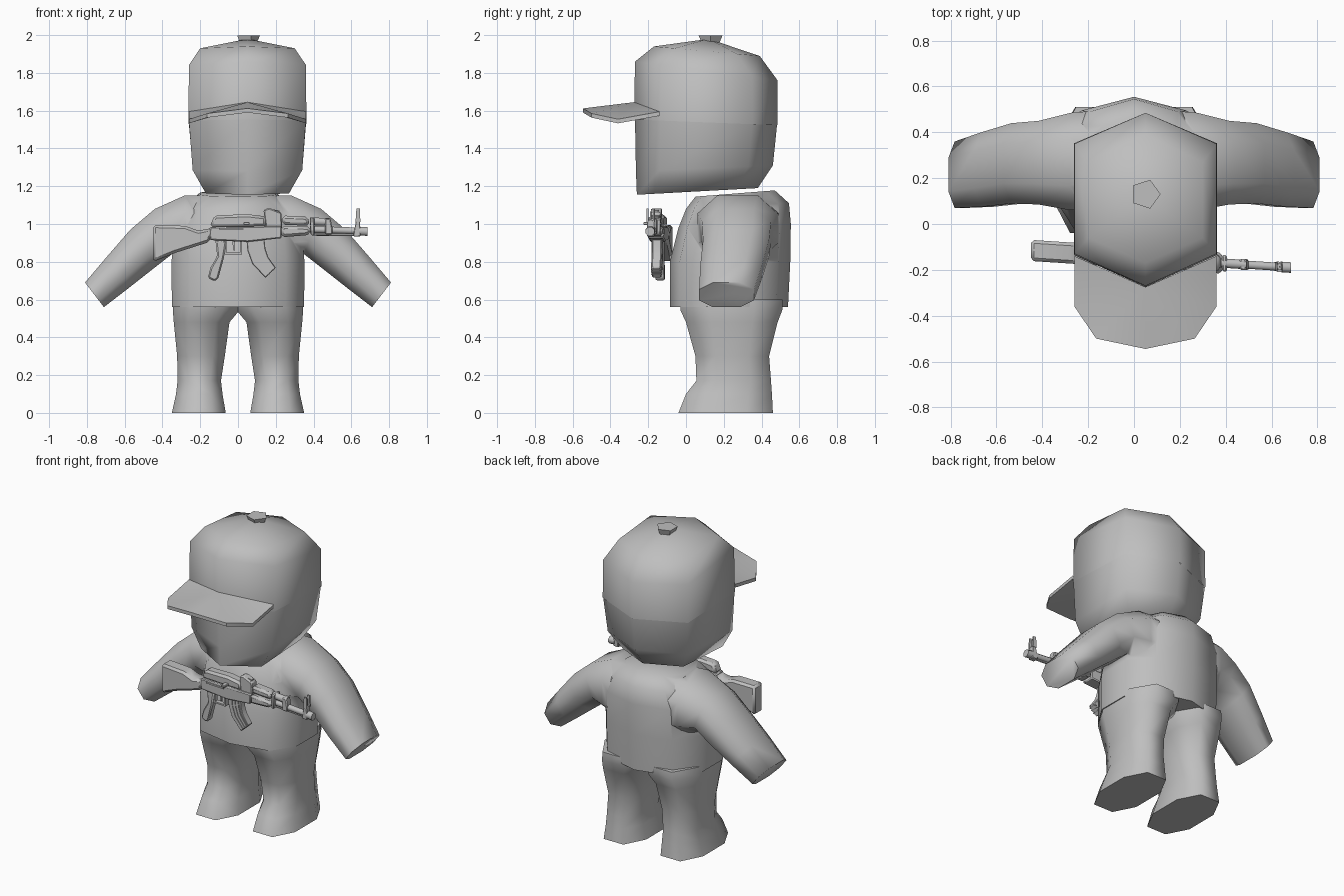
import bpy, bmesh, math
from mathutils import Vector

if "Cube" in bpy.data.objects:
    bpy.data.objects.remove(bpy.data.objects["Cube"])

GREY = bpy.data.materials.new("plain_grey")
GREY.diffuse_color = (0.52, 0.52, 0.52, 1)
GREY.use_nodes = True
GREY.node_tree.nodes["Principled BSDF"].inputs["Base Color"].default_value = GREY.diffuse_color


def finish(name, bm, angle):
    bmesh.ops.remove_doubles(bm, verts=bm.verts, dist=0.0005)
    bmesh.ops.recalc_face_normals(bm, faces=bm.faces)
    me = bpy.data.meshes.new(name)
    bm.to_mesh(me)
    bm.free()
    me.materials.append(GREY)
    ob = bpy.data.objects.new(name, me)
    bpy.context.collection.objects.link(ob)
    smooth(ob, angle)
    return ob


def smooth(ob, angle):
    bpy.ops.object.select_all(action='DESELECT')
    bpy.context.view_layer.objects.active = ob
    ob.select_set(True)
    bpy.ops.object.shade_smooth_by_angle(angle=math.radians(angle))


def loft(name, rings, angle=80):
    """Skin a list of equal point rings and close both ends."""
    bm = bmesh.new()
    vr = [[bm.verts.new(p) for p in r] for r in rings]
    n = len(vr[0])
    for a, b in zip(vr, vr[1:]):
        for i in range(n):
            j = (i + 1) % n
            bm.faces.new((a[i], a[j], b[j], b[i]))
    bm.faces.new(vr[0])
    bm.faces.new(vr[-1])
    return finish(name, bm, angle)


OCT = [(1, -.45), (1, .45), (.5, 1), (-.5, 1), (-1, .45), (-1, -.45), (-.5, -1), (.5, -1)]

# ---------------------------------------------------------------- head and cap
CX = 0.05


def head_ring(hw, yf, yfs, ybs, yb, zf, zb):
    pts = [(0, yf), (hw, yfs), (hw, ybs), (0, yb), (-hw, ybs), (-hw, yfs)]
    return [(CX + x, y, zf + (zb - zf) * (y - yf) / max(yb - yf, 1e-6)) for x, y in pts]


loft("head", [head_ring(.22, -.26, -.14, .27, .38, 1.155, 1.19),
              head_ring(.29, -.265, -.14, .33, .46, 1.28, 1.31),
              head_ring(.31, -.27, -.135, .35, .482, 1.555, 1.525)])
cap_top = [(CX, .12, 1.98)] * 6
bm = bmesh.new()
cap_rings = [head_ring(.312, -.275, -.135, .352, .485, 1.553, 1.523),
             head_ring(.31, -.27, -.13, .35, .485, 1.86, 1.76),
             head_ring(.25, -.17, -.06, .27, .39, 1.94, 1.89)]
vr = [[bm.verts.new(p) for p in r] for r in cap_rings]
tip = bm.verts.new(cap_top[0])
for i in range(6):
    j = (i + 1) % 6
    for a, b in zip(vr, vr[1:]):
        bm.faces.new((a[i], a[j], b[j], b[i]))
    bm.faces.new((vr[-1][i], vr[-1][j], tip))
finish("cap", bm, 80)

# cap button
penta = [(math.cos(t), math.sin(t)) for t in (math.radians(72 * k + 0) for k in range(5))]
loft("cap_button", [[(CX + r * x, .13 + r * y, z) for x, y in penta]
                    for r, z in ((.05, 1.96), (.066, 1.997))], 30)

# brim: right half outline, mirrored about the head centre
half = [(0, -.275, 1.645), (.31, -.14, 1.595), (.31, -.36, 1.555), (.215, -.5, 1.585), (0, -.545, 1.612)]
bm = bmesh.new()
for s in (1, -1):
    t = [bm.verts.new((CX + s * x, y, z)) for x, y, z in half]
    b = [bm.verts.new((CX + s * x, y, z - .022)) for x, y, z in half]
    for q in (t, b):
        bm.faces.new((q[0], q[1], q[2]))
        bm.faces.new((q[0], q[2], q[3]))
        bm.faces.new((q[0], q[3], q[4]))
    for i in range(4):
        bm.faces.new((t[i], t[i + 1], b[i + 1], b[i]))
finish("cap_brim", bm, 40)

# ---------------------------------------------------------------- shirt
def torso_ring(w, yf, yb, zf, zb):
    d = yb - yf
    side = [(0, 0), (.72, .08), (1, .32), (1, .66), (.68, .9), (0, 1)]
    pts = side + [(-x, y) for x, y in side[-2:0:-1]]
    return [(x * w, yf + y * d, zf + (zb - zf) * y) for x, y in pts]


shirt = loft("shirt", [torso_ring(.35, -.085, .54, .56, .56),
                       torso_ring(.352, -.085, .552, .8, .8),
                       torso_ring(.335, -.04, .555, .98, 1.0),
                       torso_ring(.28, .0, .545, 1.08, 1.11),
                       torso_ring(.2, .05, .47, 1.145, 1.178)])

# sleeves: each ring is (top x, top z, bottom x, bottom z, front y, back y)
ARM = [(.1, 1.15, .1, .82, .08, .5), (.28, 1.152, .27, .8, .06, .485),
       (.44, 1.08, .35, .84, .085, .45), (.57, .97, .44, .77, .09, .44),
       (.70, .82, .58, .66, .075, .4), (.81, .69, .71, .56, .07, .36)]
for s in (1, -1):
    rings = []
    for tx, tz, bx, bz, yf, yb in ARM:
        up = Vector(((tx - bx) / 2, 0, (tz - bz) / 2))
        mid = Vector(((tx + bx) / 2, (yf + yb) / 2, (tz + bz) / 2))
        ring = [mid + up * v + Vector((0, u * (yb - yf) / 2, 0)) for u, v in OCT]
        rings.append([(s * p.x, p.y, p.z) for p in ring])
    sleeve = loft("sleeve", rings)
    mod = shirt.modifiers.new("join_sleeve", 'BOOLEAN')
    mod.operation = 'UNION'
    mod.solver = 'EXACT'
    mod.object = sleeve
    bpy.context.view_layer.objects.active = shirt
    bpy.ops.object.modifier_apply(modifier=mod.name)
    bpy.data.objects.remove(sleeve)
smooth(shirt, 75)

# ---------------------------------------------------------------- legs
# (inner x, outer x, front y, back y, z)
LEG = [(.065, .35, -.04, .46, 0), (.082, .328, .0, .455, .1), (.09, .32, .055, .45, .17),
       (.07, .322, .05, .44, .3), (.045, .34, .0, .485, .48), (-.01, .345, -.03, .51, .545),
       (-.01, .34, -.03, .51, .6)]
for s, side in ((1, "left"), (-1, "right")):
    loft(side + "_leg", [[(s * ((a + b) / 2 + u * (b - a) / 2), (f + k) / 2 + v * (k - f) / 2, z)
                          for u, v in OCT] for a, b, f, k, z in LEG])


# ---------------------------------------------------------------- rifle
def gun_y(x):
    return -.145 - .066 * x


def plate(name, pts, hw, bevel=.006, off=0.0):
    """Side outline in x and z, given a thickness across the rifle."""
    ob = loft(name, [[(x, gun_y(x) + off + s * hw, z) for x, z in pts] for s in (-1, 1)], 35)
    if bevel:
        m = ob.modifiers.new("soft_edges", 'BEVEL')
        m.width = bevel
        m.segments = 1
    return ob


def box(name, x0, x1, z0, z1, hw, bevel=.004, off=0.0):
    return plate(name, [(x0, z0), (x1, z0), (x1, z1), (x0, z1)], hw, bevel, off)


def rod(name, x0, x1, z0, z1, r, n=8):
    rings = [[(x, gun_y(x) + r * math.cos(2 * math.pi * (k + .5) / n),
               z + r * math.sin(2 * math.pi * (k + .5) / n)) for k in range(n)]
             for x, z in ((x0, z0), (x1, z1))]
    loft(name, rings, 50)


plate("stock", [(-.45, .995), (-.45, .80), (-.33, .848), (-.15, .905), (-.13, .98),
                (-.21, .965), (-.28, .99)], .046, .014)
plate("receiver", [(-.15, .985), (-.15, .915), (.05, .905), (.23, .925), (.23, .99)], .042)
plate("receiver_cover", [(-.15, .985), (-.125, 1.045), (.05, 1.052), (.15, 1.04), (.15, .985)], .036, .014)
plate("rear_sight", [(.14, 1.03), (.135, 1.075), (.165, 1.085), (.23, 1.06), (.235, .96), (.15, .96)], .028)
plate("sight_leaf", [(.15, 1.07), (.22, 1.062), (.22, 1.072), (.15, 1.082)], .012, 0)
box("charging_handle", .03, .06, .995, 1.01, .03, .003, -.045)
box("selector_lever", -.1, .03, .97, .98, .005, 0, -.045)
plate("grip", [(-.12, .92), (-.06, .91), (-.075, .82), (-.105, .71), (-.125, .697), (-.16, .715),
               (-.145, .77), (-.11, .83)], .024, .008)

# trigger and its guard
box("guard_bottom", -.07, .02, .838, .848, .014, 0)
box("guard_front", .01, .022, .84, .915, .014, 0)
box("guard_rear", -.072, -.06, .84, .915, .014, 0)
plate("trigger", [(-.03, .91), (-.015, .91), (-.015, .86), (-.025, .86)], .006, 0)

# curved magazine with raised ribs
inner = [(.045, .915), (.05, .86), (.075, .79), (.145, .715)]
outer = [(.14, .92), (.145, .87), (.16, .825), (.2, .768)]
plate("magazine", inner + outer[::-1], .024, .004)
for k in (.3, .55, .8):
    rib = [(a[0] + (b[0] - a[0]) * k + d, a[1] + (b[1] - a[1]) * k)
           for a, b, d in [(a, b, -.007) for a, b in zip(inner, outer)]]
    plate("magazine_rib", rib + [(x + .012, z + .003) for x, z in rib[::-1]], .028, 0)

# handguard, barrel and front sight
plate("handguard_lower", [(.23, .93), (.36, .94), (.385, .95), (.385, .985), (.23, .99)], .046, .014)
plate("handguard_upper", [(.235, .995), (.235, 1.045), (.37, 1.038), (.38, .992)], .036, .014)
box("handguard_band", .385, .405, .94, 1.035, .036, .006)
rod("gas_tube", .38, .49, 1.015, 1.01, .022)
plate("gas_block", [(.46, .945), (.5, .945), (.5, .98), (.49, 1.03), (.46, 1.03)], .024)
rod("barrel", .38, .66, .972, .963, .019)
rod("muzzle", .64, .685, .963, .96, .025)
rod("cleaning_rod", .4, .63, .945, .942, .007, 6)
plate("front_sight_base", [(.61, .935), (.65, .935), (.645, 1.02), (.625, 1.02)], .02, .003)
for s in (-1, 1):
    plate("front_sight_ear", [(.622, 1.01), (.648, 1.01), (.645, 1.082), (.627, 1.082)], .005, 0, s * .017)
box("front_sight_post", .632, .64, 1.01, 1.065, .004, 0)
